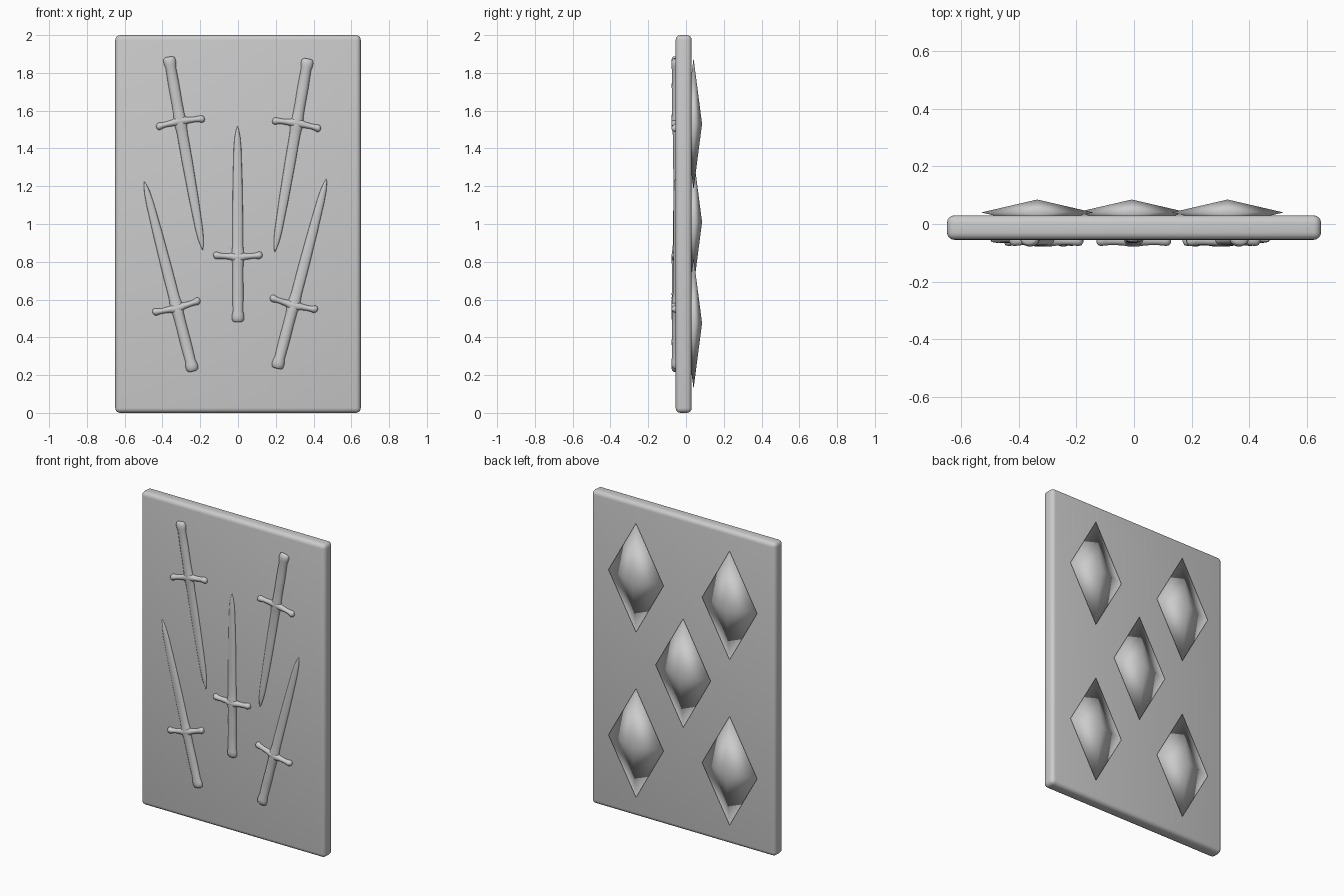
import bpy, bmesh
from math import cos, sin, pi
from mathutils import Vector, Matrix

if "Cube" in bpy.data.objects:
    bpy.data.objects.remove(bpy.data.objects["Cube"])

FRONT = -0.055  # y of the card's front face
BACK = 0.03


def finish(bm, name):
    bmesh.ops.recalc_face_normals(bm, faces=bm.faces)
    for f in bm.faces:
        f.smooth = True
    me = bpy.data.meshes.new(name)
    bm.to_mesh(me)
    bm.free()
    ob = bpy.data.objects.new(name, me)
    bpy.context.collection.objects.link(ob)
    return ob


def loft(bm, stations, along_x=False, n=14):
    """Skin oval rings; station = (position, half width, depth, offset)."""
    rings = []
    for p, w, d, off in stations:
        ring = []
        for i in range(n):
            a = 2 * pi * i / n
            c, s = w * cos(a), d * sin(a)
            co = (p, s, c + off) if along_x else (c + off, s, p)
            ring.append(bm.verts.new(co))
        rings.append(ring)
    for r0, r1 in zip(rings, rings[1:]):
        for i in range(n):
            j = (i + 1) % n
            bm.faces.new((r0[i], r0[j], r1[j], r1[i]))
    bm.faces.new(rings[0])
    bm.faces.new(rings[-1])


# Card with rounded edges
bm = bmesh.new()
bmesh.ops.create_cube(bm, size=1, matrix=Matrix.Translation((0, (FRONT + BACK) / 2, 1))
                      @ Matrix.Diagonal((1.3, BACK - FRONT, 2, 1)))
bmesh.ops.bevel(bm, geom=bm.edges[:], offset=0.026, segments=4, profile=0.5, affect='EDGES')
finish(bm, "card")

# Sword outline from pommel to tip, and crossguard with knobbed ends
BLADE = [(0, .018, .012, 0), (.006, .029, .018, 0), (.022, .033, .022, 0), (.04, .031, .022, 0),
         (.06, .027, .019, 0), (.15, .029, .020, 0), (.25, .028, .019, 0), (.315, .029, .020, 0),
         (.345, .037, .022, 0), (.375, .031, .018, 0), (.41, .028, .014, 0), (.55, .028, .012, 0),
         (.75, .025, .011, 0), (.92, .020, .010, 0), (.98, .015, .009, 0), (1.02, .007, .007, 0),
         (1.037, .001, .002, 0)]
HALF = [(.02, .024, .022, .345), (.04, .017, .019, .348), (.075, .014, .017, .350),
        (.098, .016, .019, .352), (.113, .020, .021, .354), (.124, .016, .018, .355),
        (.130, .006, .008, .355)]
GUARD = [(-p, w, d, o) for p, w, d, o in reversed(HALF)] + HALF


def sword(name, pommel, tip):
    bm = bmesh.new()
    loft(bm, BLADE)
    loft(bm, GUARD, along_x=True)
    d = Vector((tip[0] - pommel[0], 0, tip[1] - pommel[1])).normalized()
    side = Vector((d.z, 0, -d.x))
    rot = Matrix((side, (0, 1, 0), d)).transposed().to_4x4()
    bm.transform(Matrix.Translation((pommel[0], FRONT - .001, pommel[1])) @ rot)
    finish(bm, name)


# Five swords: pommel and tip positions in x, z
sword("sword_centre", (0, .48), (-.003, 1.52))
sword("sword_upper_left", (-.366, 1.885), (-.187, .865))
sword("sword_upper_right", (.37, 1.875), (.195, .855))
sword("sword_lower_left", (-.238, .22), (-.495, 1.222))
sword("sword_lower_right", (.206, .235), (.468, 1.237))

# Five smooth-shaded diamond gems on the back, half sunk into the card
for k, (x, z) in enumerate([(-.336, 1.53), (.325, 1.53), (-.008, 1.01), (-.336, .475), (.325, .475)]):
    bm = bmesh.new()
    ring = [bm.verts.new((x + .195 * cos(a), .04, z + .348 * sin(a)))
            for a in (0, pi / 2, pi, 3 * pi / 2)]
    for y in (.04 - .045, .04 + .045):
        apex = bm.verts.new((x, y, z))
        for i in range(4):
            bm.faces.new((ring[i], ring[(i + 1) % 4], apex))
    finish(bm, f"diamond_{k + 1}")
